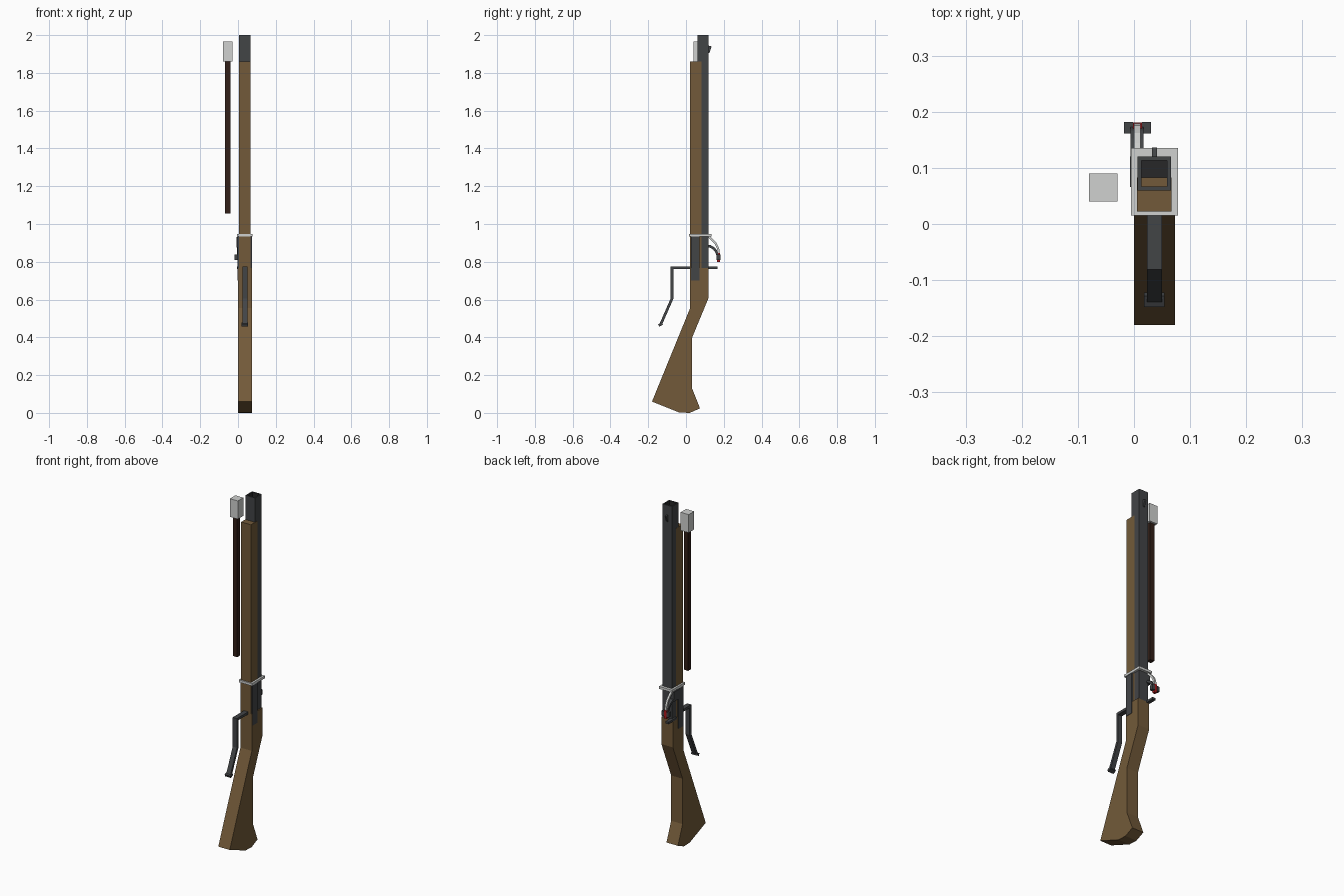
import bpy, bmesh
from mathutils import Vector

if "Cube" in bpy.data.objects:
    bpy.data.objects.remove(bpy.data.objects["Cube"])


def material(name, rgb):
    m = bpy.data.materials.new(name)
    m.diffuse_color = (*rgb, 1)
    m.use_nodes = True
    m.node_tree.nodes["Principled BSDF"].inputs["Base Color"].default_value = m.diffuse_color
    return m


WOOD = material("walnut wood", (0.17, 0.102, 0.041))
IRON = material("dark iron", (0.055, 0.058, 0.062))
BORE = material("bore black", (0.02, 0.02, 0.021))
PALE = material("pale grey", (0.63, 0.64, 0.63))
ROD = material("dark rod wood", (0.032, 0.014, 0.009))
RED = material("ember red", (0.42, 0.01, 0.012))


def finish(name, bm, *mats):
    bmesh.ops.recalc_face_normals(bm, faces=bm.faces)
    me = bpy.data.meshes.new(name)
    bm.to_mesh(me)
    bm.free()
    for m in mats:
        me.materials.append(m)
    ob = bpy.data.objects.new(name, me)
    bpy.context.collection.objects.link(ob)
    return ob


def prism(name, profile, x0, x1, mat):
    """Extrude a (y, z) profile from x0 to x1."""
    bm = bmesh.new()
    f = bm.faces.new([bm.verts.new((x0, y, z)) for y, z in profile])
    ext = bmesh.ops.extrude_face_region(bm, geom=[f])["geom"]
    verts = [v for v in ext if isinstance(v, bmesh.types.BMVert)]
    bmesh.ops.translate(bm, verts=verts, vec=(x1 - x0, 0, 0))
    return finish(name, bm, mat)


def box(name, x, y, z, mat):
    return prism(name, [(y[0], z[0]), (y[1], z[0]), (y[1], z[1]), (y[0], z[1])], *x, mat)


def bar(name, path, thick, x0, x1, mat):
    """Bent flat bar following a (y, z) path."""
    pts = [Vector(p) for p in path]
    left, right = [], []
    for i, p in enumerate(pts):
        a = (p - pts[i - 1]).normalized() if i else None
        b = (pts[i + 1] - p).normalized() if i < len(pts) - 1 else None
        d = ((a or b) + (b or a)).normalized()
        n = Vector((-d.y, d.x))
        s = thick / 2 / max(0.5, d.dot(a or b))
        left.append(p + n * s)
        right.append(p - n * s)
    return prism(name, [tuple(p) for p in left + right[::-1]], x0, x1, mat)


# Wooden stock and forestock
prism("stock", [(-0.18, 0.06), (-0.035, 0.002), (0.02, 0), (0.074, 0.024), (0.031, 0.133),
                (0.031, 0.395), (0.12, 0.61), (0.12, 0.767), (0.022, 0.767), (0.022, 0.555)],
      0.0, 0.073, WOOD)
box("forestock", (0.005, 0.067), (0.022, 0.083), (0.76, 1.86), WOOD)

# Square barrel with sunken bore
barrel = box("barrel", (0.006, 0.066), (0.06, 0.12), (0.76, 2.0), IRON)
bm = bmesh.new()
bm.from_mesh(barrel.data)
top = max(bm.faces, key=lambda f: f.calc_center_median().z)
bmesh.ops.inset_region(bm, faces=[top], thickness=0.01)
before = set(bm.faces)
deep = bmesh.ops.extrude_discrete_faces(bm, faces=[top])["faces"][0]
bmesh.ops.translate(bm, verts=deep.verts, vec=(0, 0, -0.15))
for f in bm.faces:
    if f is deep or f not in before:
        f.material_index = 1
bm.to_mesh(barrel.data)
bm.free()
barrel.data.materials.append(BORE)
prism("front_sight", [(0.118, 1.905), (0.124, 1.905), (0.136, 1.94), (0.118, 1.945)],
      0.032, 0.041, IRON)

# Barrel band made of four bars
for i, (x, y) in enumerate([((-0.005, 0.006), (0.015, 0.135)), ((0.066, 0.078), (0.015, 0.135)),
                            ((0.006, 0.066), (0.015, 0.023)), ((0.006, 0.066), (0.12, 0.135))]):
    box(f"barrel_band_{i}", x, y, (0.934, 0.948), PALE)

# Lock plates on both sides
for side, x in (("right", (0.066, 0.075)), ("left", (-0.003, 0.006))):
    box(f"lock_plate_{side}", x, (0.027, 0.071), (0.7, 0.935), IRON)

# Long trigger lever with foot
bar("trigger_lever", [(0.05, 0.768), (-0.074, 0.768), (-0.074, 0.605), (-0.134, 0.468)],
    0.014, 0.023, 0.05, IRON)
bar("trigger_foot", [(-0.145, 0.463), (-0.125, 0.472)], 0.014, 0.018, 0.054, IRON)

# Rear pan arm
box("pan_arm", (-0.004, 0.016), (0.09, 0.166), (0.762, 0.774), IRON)

# Match holder: pivot, curved arm, jaws, cord and glowing tip
box("holder_pivot", (-0.007, 0.01), (0.066, 0.12), (0.875, 0.93), IRON)
bar("holder_arm", [(0.1, 0.882), (0.128, 0.882), (0.148, 0.87), (0.161, 0.853), (0.169, 0.83)],
    0.013, -0.006, 0.017, IRON)
bar("match_cord", [(0.118, 0.936), (0.14, 0.915), (0.158, 0.895), (0.17, 0.87), (0.174, 0.84)],
    0.011, 0.0, 0.012, PALE)
for i, x in enumerate([(-0.018, -0.002), (0.014, 0.03)]):
    box(f"holder_jaw_{i}", x, (0.161, 0.182), (0.81, 0.838), IRON)
box("match_tip", (-0.002, 0.014), (0.164, 0.181), (0.798, 0.846), RED)

# Ramrod beside the barrel
box("ramrod", (-0.069, -0.041), (0.051, 0.079), (1.055, 1.862), ROD)
box("ramrod_head", (-0.08, -0.029), (0.04, 0.09), (1.86, 1.965), PALE)
